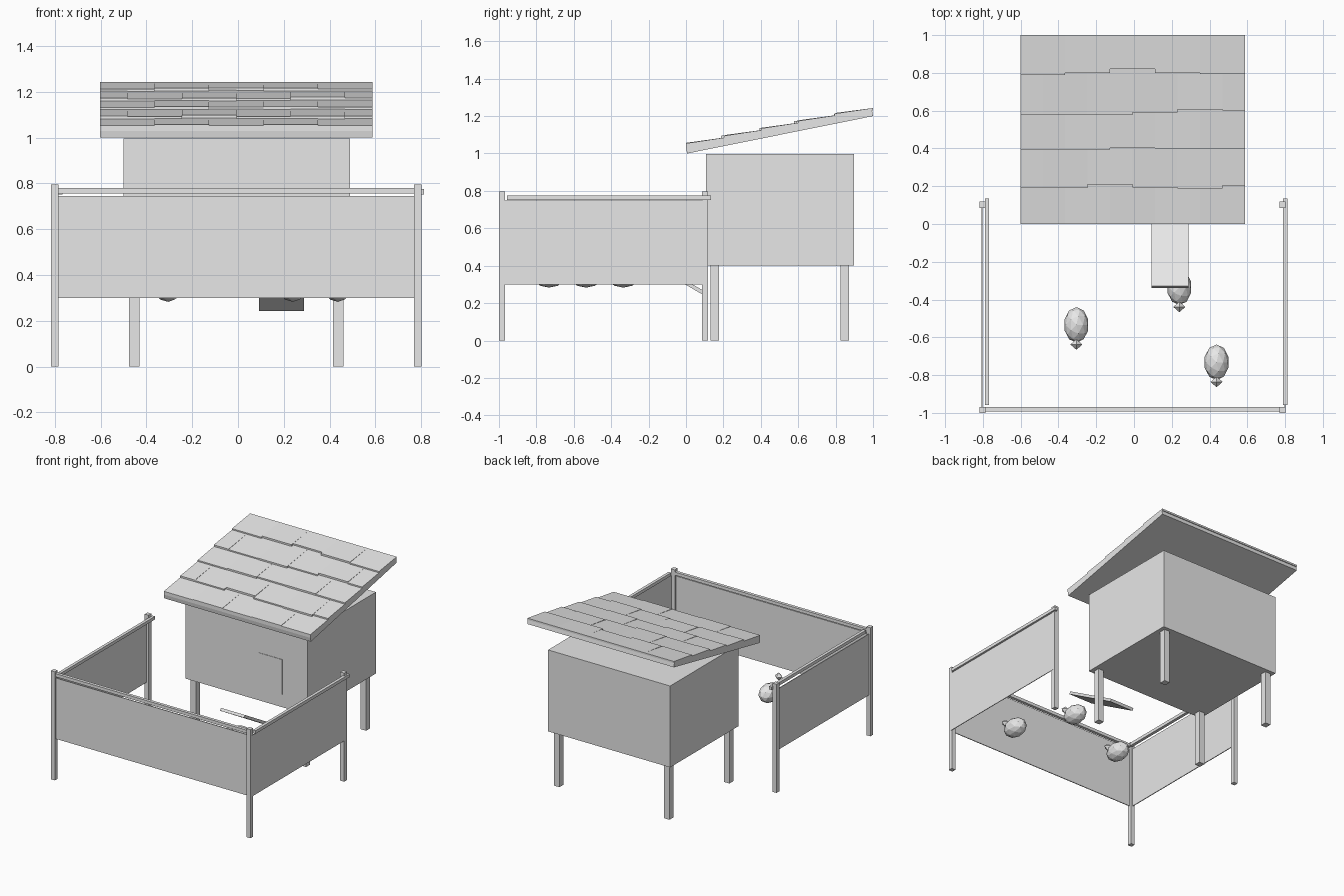
import bpy, bmesh, math
from mathutils import Matrix, Vector

cube = bpy.data.objects.get("Cube")
if cube:
    bpy.data.objects.remove(cube, do_unlink=True)

grey = bpy.data.materials.new("plain_grey")
grey.use_nodes = True
grey.diffuse_color = (0.8, 0.8, 0.8, 1)
grey.node_tree.nodes["Principled BSDF"].inputs["Base Color"].default_value = (0.8, 0.8, 0.8, 1)


def finish(name, bm):
    bmesh.ops.recalc_face_normals(bm, faces=bm.faces)
    mesh = bpy.data.meshes.new(name)
    bm.to_mesh(mesh)
    bm.free()
    mesh.materials.append(grey)
    obj = bpy.data.objects.new(name, mesh)
    bpy.context.collection.objects.link(obj)
    return obj


def box(name, x, y, z):
    """Box from three (low, high) ranges."""
    bm = bmesh.new()
    bmesh.ops.create_cube(bm, size=1)
    for v in bm.verts:
        v.co = [r[0] if c < 0 else r[1] for c, r in zip(v.co, (x, y, z))]
    return finish(name, bm)


def prism(name, profile, x0, x1):
    """Extrude a (y, z) profile along x."""
    bm = bmesh.new()
    face = bm.faces.new([bm.verts.new((x0, y, z)) for y, z in profile])
    ext = bmesh.ops.extrude_face_region(bm, geom=[face])
    moved = [g for g in ext["geom"] if isinstance(g, bmesh.types.BMVert)]
    bmesh.ops.translate(bm, verts=moved, vec=(x1 - x0, 0, 0))
    return finish(name, bm)


# Hen house with legs and door
box("house_body", (-0.5, 0.49), (0.107, 0.898), (0.4, 0.997))
for side, x in (("right", -0.476), ("left", 0.416)):
    for end, y in (("front", 0.13), ("back", 0.826)):
        box(f"house_leg_{end}_{side}", (x, x + 0.045), (y, y + 0.046), (0, 0.4))
box("door", (0.09, 0.285), (0.104, 0.108), (0.495, 0.75))

# Sloping roof slab
ROOF_L, ROOF_R, SLOPE = -0.602, 0.587, 0.2
prism("roof_slab", [(0.006, 1.0), (1.0, 1.2), (0.994, 1.234), (0, 1.034)], ROOF_L, ROOF_R)

# Five staggered rows of shingles; each number is a shingle's front edge offset
rows = [
    (0, 0, 0, 0, 0),
    (-0.01, -0.01, 0.01, -0.008, -0.013, 0.003),
    (-0.008, -0.006, 0.003, 0, 0),
    (-0.02, -0.02, -0.022, -0.01, 0.006, 0),
    (-0.01, 0, 0.02, 0, -0.005),
]
WIDTH = (ROOF_R - ROOF_L) / 5
for r, offsets in enumerate(rows):
    shift = WIDTH / 2 if r % 2 else 0
    for i, off in enumerate(offsets):
        x0 = max(ROOF_L, ROOF_L + i * WIDTH - shift)
        x1 = min(ROOF_R, ROOF_L + (i + 1) * WIDTH - shift)
        y0, y1 = 0.2 * r + off, min(1.0, 0.2 * r + 0.225)
        base0, base1 = 1.03 + SLOPE * y0, 1.03 + SLOPE * y1
        lift = 0.024 + 0.003 * ((i + r) % 2)
        prism(f"shingle_{r}_{i}",
              [(y0, base0), (y1, base1), (y1, base1 + 0.013), (y0, base0 + lift)], x0, x1)

# Ramp plank
ramp = box("ramp", (-0.098, 0.098), (-0.25, 0.25), (-0.01, 0.01))
ramp.location = (0.19, -0.118, 0.377)
ramp.rotation_euler.x = math.radians(-30)

# Fence posts, rails and panels
for side, x in (("right", -0.817), ("left", 0.769)):
    for end, y in (("front", -1.0), ("back", 0.086)):
        box(f"fence_post_{end}_{side}", (x, x + 0.032), (y, y + 0.032), (0, 0.796))
for side, x in (("right", -0.789), ("left", 0.79)):
    box(f"fence_rail_{side}", (x, x + 0.022), (-0.957, 0.134), (0.752, 0.775))
box("fence_rail_front", (-0.8, 0.785), (-0.992, -0.969), (0.757, 0.78))
box("fence_panel_front", (-0.8, 0.785), (-0.988, -0.982), (0.3, 0.746))
box("fence_panel_right", (-0.807, -0.801), (-0.998, 0.117), (0.3, 0.748))
box("fence_panel_left", (0.797, 0.802), (-0.998, 0.117), (0.3, 0.748))


# Hens: faceted egg body with a small pointed head
def hen(name, x, y):
    bm = bmesh.new()
    bmesh.ops.create_icosphere(bm, subdivisions=2, radius=1,
                               matrix=Matrix.Diagonal((0.066, 0.094, 0.066, 1)))
    head = bmesh.ops.create_uvsphere(bm, u_segments=4, v_segments=2, radius=1)["verts"]
    for v in head:
        v.co = Vector((v.co.x * 0.032, v.co.y * 0.028, v.co.z * 0.028)) + Vector((0, -0.104, 0.08))
    finish(name, bm).location = (x, y, 0.349)


for n, (x, y) in enumerate([(-0.305, -0.534), (0.24, -0.335), (0.437, -0.732)]):
    hen(f"hen_{n + 1}", x, y)
